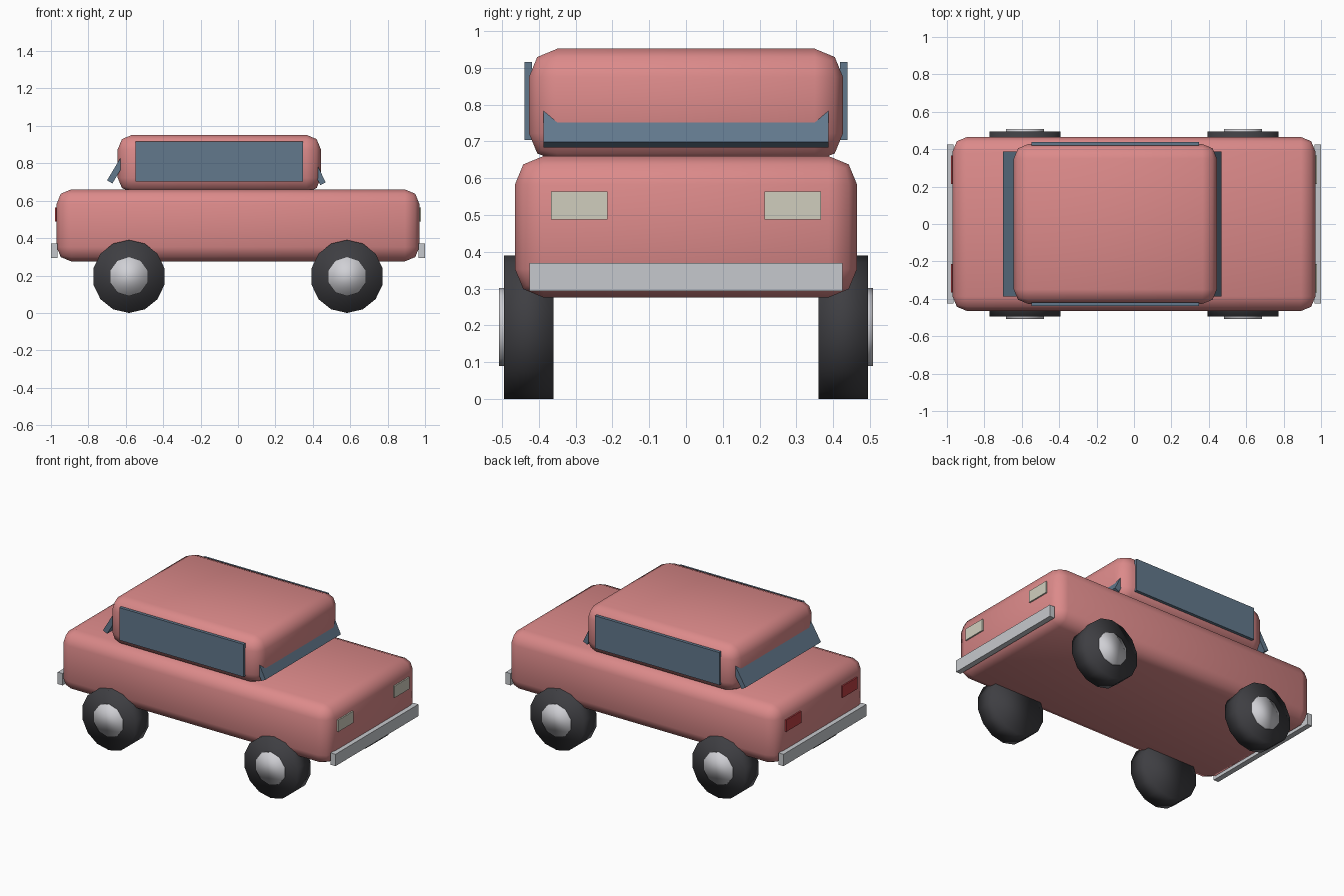
import bpy, bmesh, math
from mathutils import Matrix, Vector

if "Cube" in bpy.data.objects:
    bpy.data.objects.remove(bpy.data.objects["Cube"])


def material(name, rgb):
    """Flat colour from 0-255 display values."""
    lin = [((c / 255 + 0.055) / 1.055) ** 2.4 for c in rgb]
    m = bpy.data.materials.new(name)
    m.diffuse_color = (*lin, 1)
    m.use_nodes = True
    m.node_tree.nodes["Principled BSDF"].inputs["Base Color"].default_value = m.diffuse_color
    return m


PAINT = material("salmon paint", (220, 138, 138))
GLASS = material("blue grey glass", (98, 120, 140))
RUBBER = material("dark rubber", (62, 62, 66))
HUB = material("light hub metal", (208, 208, 213))
CHROME = material("bumper grey", (198, 201, 205))
LAMP = material("pale headlight", (208, 206, 190))
TAIL = material("tail red", (188, 62, 68))


def finish(bm, name, mat, smooth=False):
    me = bpy.data.meshes.new(name)
    bmesh.ops.recalc_face_normals(bm, faces=bm.faces)
    for f in bm.faces:
        f.smooth = smooth
    bm.to_mesh(me)
    bm.free()
    me.materials.append(mat)
    ob = bpy.data.objects.new(name, me)
    bpy.context.collection.objects.link(ob)
    return ob


def box(name, lo, hi, mat, bevel=0):
    """Box between two corners, optionally with rounded edges."""
    lo, hi = Vector(lo), Vector(hi)
    bm = bmesh.new()
    bmesh.ops.create_cube(bm, size=1, matrix=Matrix.Translation((lo + hi) / 2)
                          @ Matrix.Diagonal((*(hi - lo), 1)))
    if bevel:
        bmesh.ops.bevel(bm, geom=bm.edges[:], offset=bevel, segments=2,
                        profile=0.5, affect='EDGES')
    return finish(bm, name, mat, bool(bevel))


def disc(name, x, y0, y1, z, r, sides, mat):
    """Cylinder along y with one vertex straight up."""
    bm = bmesh.new()
    bmesh.ops.create_cone(bm, cap_ends=True, segments=sides, radius1=r, radius2=r,
                          depth=abs(y1 - y0))
    top = max(bm.verts, key=lambda v: v.co.y).co
    spin = Matrix.Rotation(math.pi / 2 - math.atan2(top.y, top.x), 4, 'Z')
    bm.transform(Matrix.Translation((x, (y0 + y1) / 2, z))
                 @ Matrix.Rotation(math.pi / 2, 4, 'X') @ spin)
    return finish(bm, name, mat, True)


def screen(name, x, z, side, tilt, height, thick=0.033):
    """Tilted glass plate whose outer lower edge is at (x, z)."""
    rot = Matrix.Rotation(math.radians(tilt), 4, 'Y')
    centre = Vector((x, 0, z)) - rot @ Vector((side * thick / 2, 0, -height / 2))
    bm = bmesh.new()
    bmesh.ops.create_cube(bm, size=1, matrix=Matrix.Translation(centre) @ rot
                          @ Matrix.Diagonal((thick, 0.776, height, 1)))
    return finish(bm, name, GLASS)


# Body and cabin
box("body", (-0.97, -0.465, 0.276), (0.97, 0.465, 0.66), PAINT, 0.077)
box("cabin", (-0.643, -0.427, 0.645), (0.443, 0.427, 0.952), PAINT, 0.077)

# Glass
screen("windscreen", 0.469, 0.698, 1, -26, 0.2)
screen("rear_window", -0.70, 0.709, -1, 31, 0.22)
for s, side in ((-1, "right"), (1, "left")):
    ya, yb = sorted((s * 0.419, s * 0.439))
    box(side + "_side_window", (-0.547, ya, 0.704), (0.348, yb, 0.916), GLASS)

# Bumpers and lamps at both ends
for e, end, lamp, mat in ((1, "front", "headlight", LAMP), (-1, "rear", "tail_light", TAIL)):
    xa, xb = sorted((e * 0.965, e * 1.0))
    box(end + "_bumper", (xa, -0.426, 0.293), (xb, 0.426, 0.37), CHROME)
    xa, xb = sorted((e * 0.96, e * 0.979))
    for s, side in ((-1, "right"), (1, "left")):
        ya, yb = sorted((s * 0.213, s * 0.367))
        box(f"{side}_{lamp}", (xa, ya, 0.488), (xb, yb, 0.564), mat)

# Wheels and hubs
for e, end in ((1, "front"), (-1, "rear")):
    for s, side in ((-1, "right"), (1, "left")):
        x = e * 0.583
        disc(f"{end}_{side}_wheel", x, s * 0.36, s * 0.495, 0.195, 0.195, 14, RUBBER)
        disc(f"{end}_{side}_hub", x, s * 0.48, s * 0.508, 0.195, 0.106, 10, HUB)
